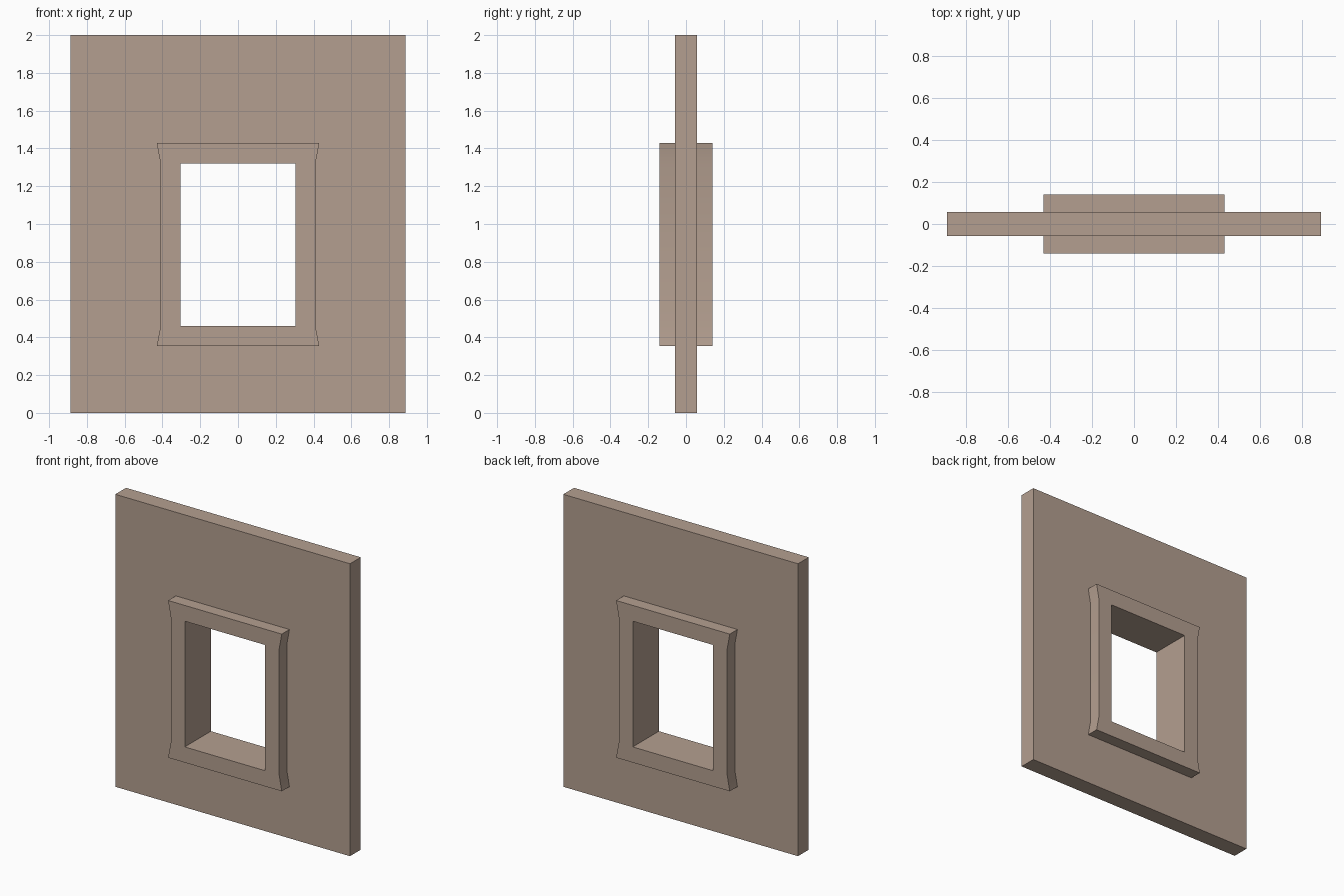
import bpy, bmesh, math

if "Cube" in bpy.data.objects:
    bpy.data.objects.remove(bpy.data.objects["Cube"])

clay = bpy.data.materials.new("warm_clay")
clay.diffuse_color = (0.456, 0.347, 0.279, 1.0)
clay.use_nodes = True
clay.node_tree.nodes["Principled BSDF"].inputs["Base Color"].default_value = clay.diffuse_color

WALL_Y, FRAME_Y = 0.058, 0.141      # half depths
Z0, Z1 = 0.46, 1.32                 # window opening bottom and top


def outline(half_mid, half_end, low, high):
    """Closed 8-point outline; half_end is the half width at low and high."""
    right = [(half_end, low), (half_mid, Z0), (half_mid, Z1), (half_end, high)]
    return right + [(-x, z) for x, z in reversed(right)]


WALL = outline(0.888, 0.888, 0.0, 2.0)
FRAME = outline(0.41, 0.43, 0.353, 1.428)
OPENING = outline(0.304, 0.304, Z0, Z1)


def bridged(name, sections, smooth=False):
    """Join a sequence of (outline, y) loops with strips of faces."""
    bm = bmesh.new()
    loops = [[bm.verts.new((x, y, z)) for x, z in pts] for pts, y in sections]
    for a, b in zip(loops, loops[1:]):
        for i in range(8):
            j = (i + 1) % 8
            bm.faces.new((a[i], a[j], b[j], b[i]))
    bmesh.ops.remove_doubles(bm, verts=bm.verts, dist=1e-5)
    bmesh.ops.recalc_face_normals(bm, faces=bm.faces)
    me = bpy.data.meshes.new(name)
    bm.to_mesh(me)
    bm.free()
    me.materials.append(clay)
    ob = bpy.data.objects.new(name, me)
    bpy.context.collection.objects.link(ob)
    if smooth:
        bpy.ops.object.select_all(action='DESELECT')
        ob.select_set(True)
        bpy.context.view_layer.objects.active = ob
        bpy.ops.object.shade_smooth_by_angle(angle=math.radians(30))
    return ob


# Wall slab with a hole shaped like the frame
bridged("wall", [(FRAME, -WALL_Y), (WALL, -WALL_Y), (WALL, WALL_Y),
                 (FRAME, WALL_Y), (FRAME, -WALL_Y)])

# Flared window frame running through the wall, proud on both sides
bridged("window_frame", [(OPENING, -FRAME_Y), (FRAME, -FRAME_Y), (FRAME, FRAME_Y),
                         (OPENING, FRAME_Y), (OPENING, -FRAME_Y)], smooth=True)
